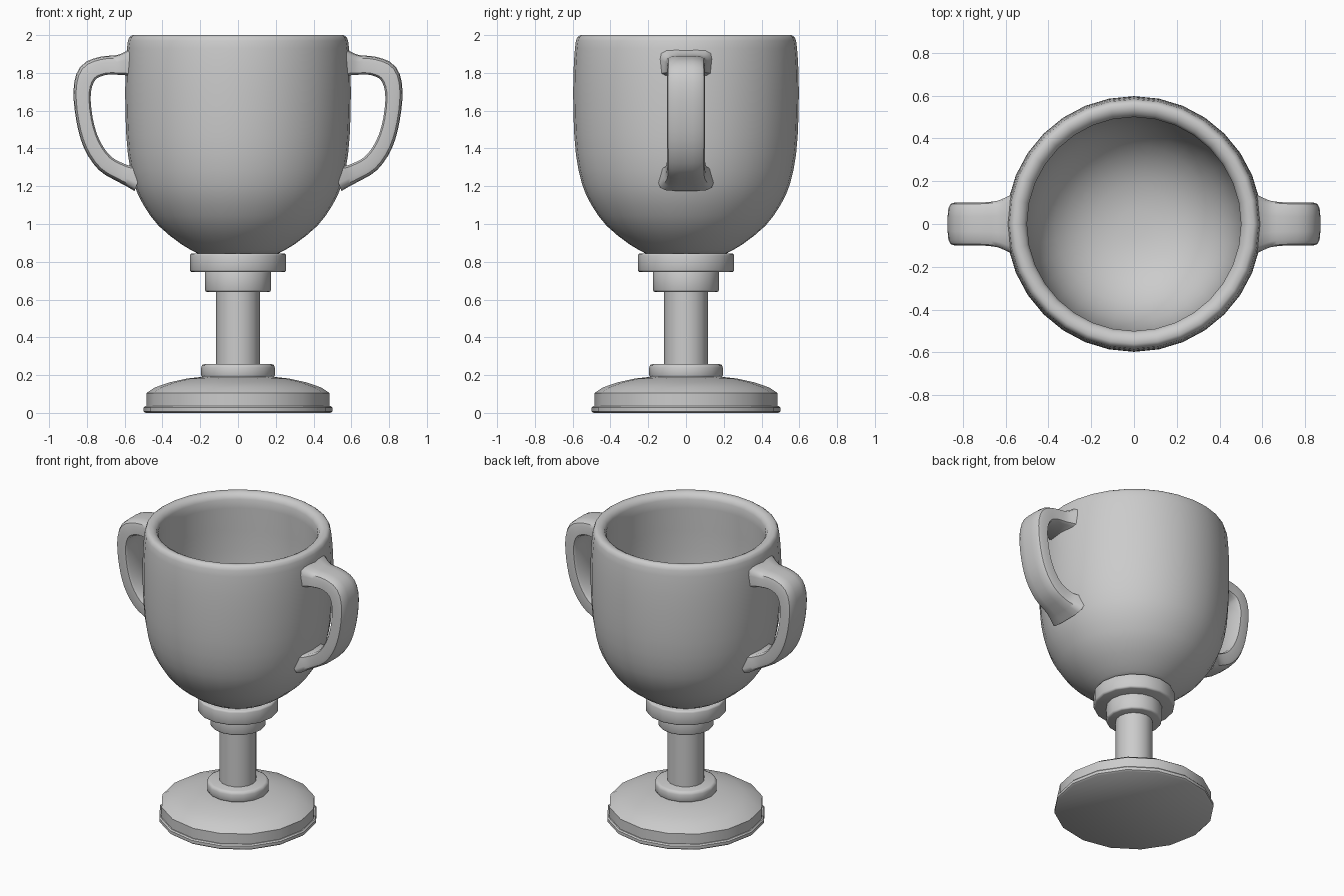
import bpy, bmesh, math
from mathutils import Vector

if "Cube" in bpy.data.objects:
    bpy.data.objects.remove(bpy.data.objects["Cube"])


def finish(name, bm, angle=40):
    bmesh.ops.recalc_face_normals(bm, faces=bm.faces)
    mesh = bpy.data.meshes.new(name)
    bm.to_mesh(mesh)
    bm.free()
    ob = bpy.data.objects.new(name, mesh)
    bpy.context.collection.objects.link(ob)
    bpy.ops.object.select_all(action='DESELECT')
    ob.select_set(True)
    bpy.context.view_layer.objects.active = ob
    bpy.ops.object.shade_smooth_by_angle(angle=math.radians(angle))
    return ob


def bridge(bm, a, b):
    n = len(a)
    for i in range(n):
        bm.faces.new((a[i], a[(i + 1) % n], b[(i + 1) % n], b[i]))


def lathe(name, profile, sides, angle=40):
    """Revolve (radius, z) points around z, capping both ends."""
    bm = bmesh.new()
    rings = []
    for r, z in profile:
        rings.append([bm.verts.new((r * math.cos(math.tau * i / sides),
                                    r * math.sin(math.tau * i / sides), z))
                      for i in range(sides)])
    for a, b in zip(rings, rings[1:]):
        bridge(bm, a, b)
    bm.faces.new(rings[0])
    bm.faces.new(rings[-1])
    return finish(name, bm, angle)


def collar(name, r, z0, z1, b=0.012, sides=16):
    return lathe(name, [(r - b, z0), (r - b * .3, z0 + b * .3), (r, z0 + b),
                        (r, z1 - b), (r - b * .3, z1 - b * .3), (r - b, z1)], sides, 50)


def spline(points, steps):
    """Catmull-Rom interpolation of tuples."""
    pts = [Vector(p) for p in points]
    pts = [2 * pts[0] - pts[1]] + pts + [2 * pts[-1] - pts[-2]]
    out = []
    for p0, p1, p2, p3 in zip(pts, pts[1:], pts[2:], pts[3:]):
        for s in range(steps):
            t = s / steps
            out.append(0.5 * (2 * p1 + (p2 - p0) * t + (2 * p0 - 5 * p1 + 4 * p2 - p3) * t * t
                              + (3 * p1 - p0 - 3 * p2 + p3) * t ** 3))
    return out + [pts[-2]]


# Foot: thin plate and domed base
lathe("foot_plate", [(0.49, 0), (0.5, 0.008), (0.5, 0.028), (0.492, 0.036)], 16)
lathe("foot_dome", [(0.485, 0.03), (0.485, 0.105), (0.44, 0.135), (0.36, 0.162),
                    (0.27, 0.182), (0.18, 0.192)], 16)

# Stem and collars
collar("lower_collar", 0.195, 0.18, 0.26, 0.02)
lathe("stem", [(0.116, 0.24), (0.116, 0.66)], 16)
collar("middle_collar", 0.175, 0.64, 0.755)
collar("upper_collar", 0.255, 0.745, 0.845)

# Hollow cup with rounded rim
outer = spline([(0.21, 0.842), (0.30, 0.893), (0.42, 0.99), (0.50, 1.10), (0.55, 1.21),
                (0.583, 1.37), (0.596, 1.58), (0.596, 1.80), (0.588, 1.93)], 2)
rim = [(0.583, 1.97), (0.575, 1.99), (0.56, 2.0), (0.535, 1.998), (0.512, 1.985), (0.50, 1.96)]
inner = spline([(0.50, 1.90), (0.505, 1.60), (0.49, 1.37), (0.45, 1.20), (0.37, 1.07),
                (0.25, 0.98), (0.12, 0.94), (0.02, 0.932)], 2)
lathe("cup", [tuple(p) for p in outer] + rim + [tuple(p) for p in inner], 32, 60)

# Handles: swept strap flaring into the cup; (x, z, half thickness, half width)
path = spline([(0.545, 1.855, 0.085, 0.15), (0.59, 1.848, 0.064, 0.128),
               (0.64, 1.842, 0.052, 0.108), (0.72, 1.836, 0.05, 0.1),
               (0.795, 1.798, 0.053, 0.1), (0.825, 1.70, 0.046, 0.1),
               (0.812, 1.55, 0.044, 0.1), (0.773, 1.42, 0.046, 0.1),
               (0.705, 1.322, 0.048, 0.1), (0.62, 1.272, 0.05, 0.106),
               (0.57, 1.252, 0.056, 0.125), (0.525, 1.235, 0.065, 0.145)], 3)
section = [(-1, -0.85), (-0.8, -1), (0.3, -1), (0.7, -0.94), (0.92, -0.75), (1, -0.35),
           (1, 0.35), (0.92, 0.75), (0.7, 0.94), (0.3, 1), (-0.8, 1), (-1, 0.85)]
bm = bmesh.new()
rings = []
for i, p in enumerate(path):
    d = path[min(i + 1, len(path) - 1)] - path[max(i - 1, 0)]
    out = Vector((-d[1], 0, d[0])).normalized()
    rings.append([bm.verts.new(Vector((p[0], p[3] * w, p[1])) + out * p[2] * t)
                  for t, w in section])
for a, b in zip(rings, rings[1:]):
    bridge(bm, a, b)
bm.faces.new(rings[0])
bm.faces.new(rings[-1])
handles = finish("handles", bm, 42)
mirror = handles.modifiers.new("mirror", 'MIRROR')
mirror.use_axis[0] = True
